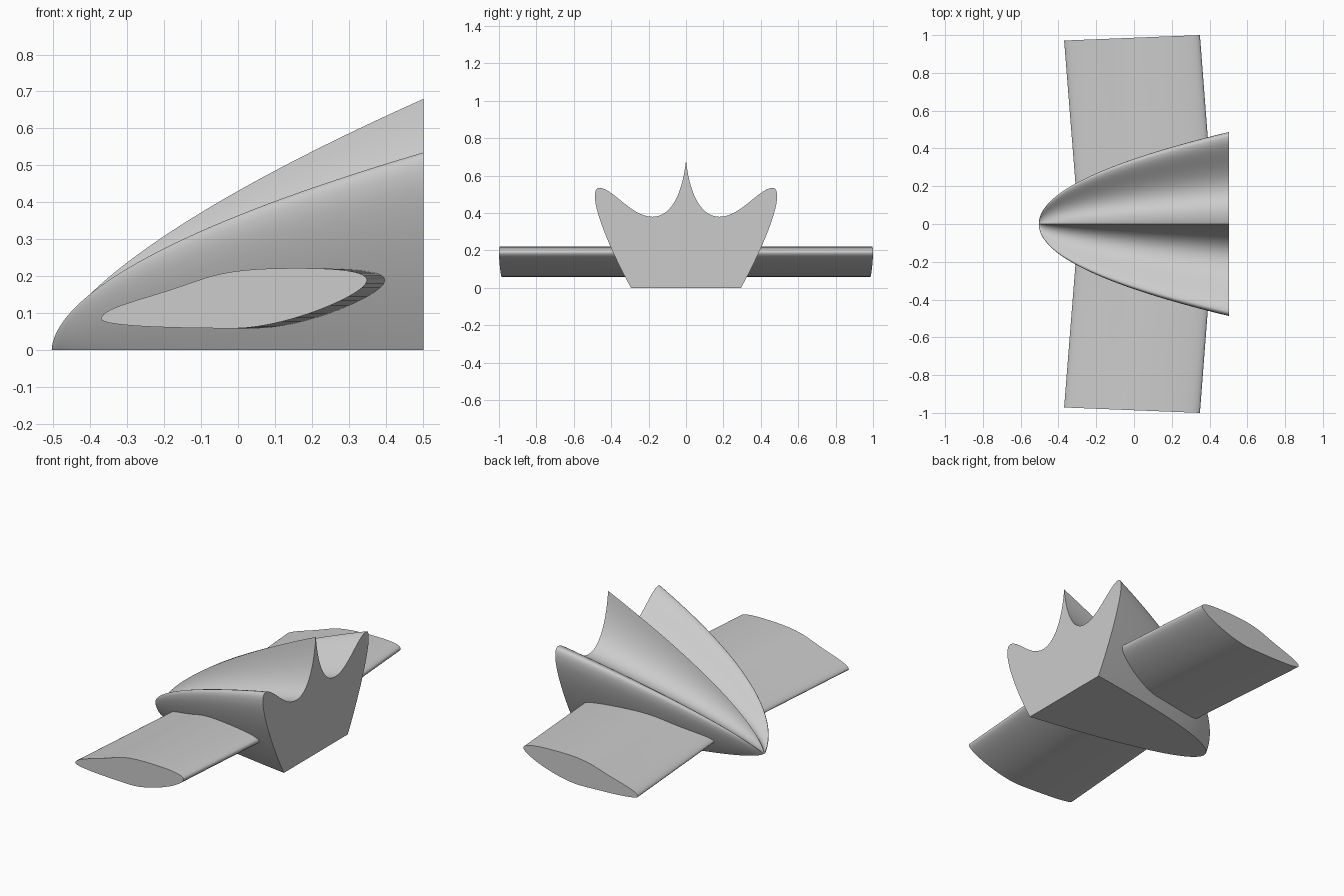
import bpy
import bmesh
import math
from mathutils import Vector, geometry

cube = bpy.data.objects.get("Cube")
if cube:
    bpy.data.objects.remove(cube, do_unlink=True)

grey = bpy.data.materials.new("light_grey")
grey.use_nodes = True
grey.diffuse_color = (0.6, 0.6, 0.6, 1)
grey.node_tree.nodes["Principled BSDF"].inputs["Base Color"].default_value = (0.6, 0.6, 0.6, 1)


def spline(segments, steps):
    """Join cubic segments (handle, handle, end) after a start point."""
    start, points = segments[0], [Vector(segments[0])]
    for h1, h2, end in segments[1:]:
        points += geometry.interpolate_bezier(Vector(start), Vector(h1), Vector(h2), Vector(end), steps + 1)[1:]
        start = end
    return points


def loft(name, rings, tip=None):
    """Skin closed rings, ending in flat caps or in a point at the start."""
    bm = bmesh.new()
    loops = [[bm.verts.new(p) for p in ring] for ring in rings]
    n = len(loops[0])
    for a, b in zip(loops, loops[1:]):
        for i in range(n):
            j = (i + 1) % n
            bm.faces.new((a[i], a[j], b[j], b[i]))
    if tip:
        apex = bm.verts.new(tip)
        for i in range(n):
            bm.faces.new((apex, loops[0][(i + 1) % n], loops[0][i]))
    else:
        bm.faces.new(loops[0])
    bm.faces.new(loops[-1])
    bmesh.ops.recalc_face_normals(bm, faces=bm.faces)
    mesh = bpy.data.meshes.new(name)
    bm.to_mesh(mesh)
    bm.free()
    mesh.materials.append(grey)
    obj = bpy.data.objects.new(name, mesh)
    bpy.context.collection.objects.link(obj)
    bpy.ops.object.select_all(action="DESELECT")
    obj.select_set(True)
    bpy.context.view_layer.objects.active = obj
    bpy.ops.object.shade_smooth_by_angle(angle=math.radians(35))


# Hull: stern section from the keel edge over the shoulder to the centre ridge
half = spline([(0.294, 0),
               ((0.40, 0.19), (0.49, 0.41), (0.487, 0.49)),
               ((0.487, 0.517), (0.48, 0.537), (0.46, 0.535)),
               ((0.39, 0.53), (0.29, 0.38), (0.18, 0.38)),
               ((0.08, 0.38), (0.02, 0.50), (0, 0.68))], 14)
section = [(p.x, p.y) for p in half] + [(-p.x, p.y) for p in reversed(half[:-1])]
NOSE, LENGTH, STATIONS = -0.504, 1.006, 48


def hull_ring(t):
    # The ridge rises more steadily than the shoulders
    return [(NOSE + LENGTH * t, y * t ** 0.5, z * t ** (0.66 - 0.11 * abs(y) / 0.487))
            for y, z in section]


loft("hull", [hull_ring((k / STATIONS) ** 2) for k in range(1, STATIONS + 1)], (NOSE, 0, 0))

# Wing: one aerofoil swept towards the nose on both sides
foil = spline([(-0.37, 0.085),
               ((-0.37, 0.11), (-0.29, 0.13), (-0.2, 0.158)),
               ((-0.08, 0.195), (-0.06, 0.222), (0.155, 0.222)),
               ((0.29, 0.222), (0.35, 0.212), (0.349, 0.188)),
               ((0.345, 0.15), (0.13, 0.06), (-0.01, 0.059)),
               ((-0.2, 0.06), (-0.37, 0.065), (-0.37, 0.085))], 14)[:-1]
SWEEP = 0.077


def wing_ring(side):
    # Tips are cut at a slight slant
    return [(p.x + SWEEP * (1 - abs(side)), side * (0.986 + 0.04 * p.x), p.y) for p in foil]


loft("wing", [wing_ring(side) for side in (-1, 0, 1)])
